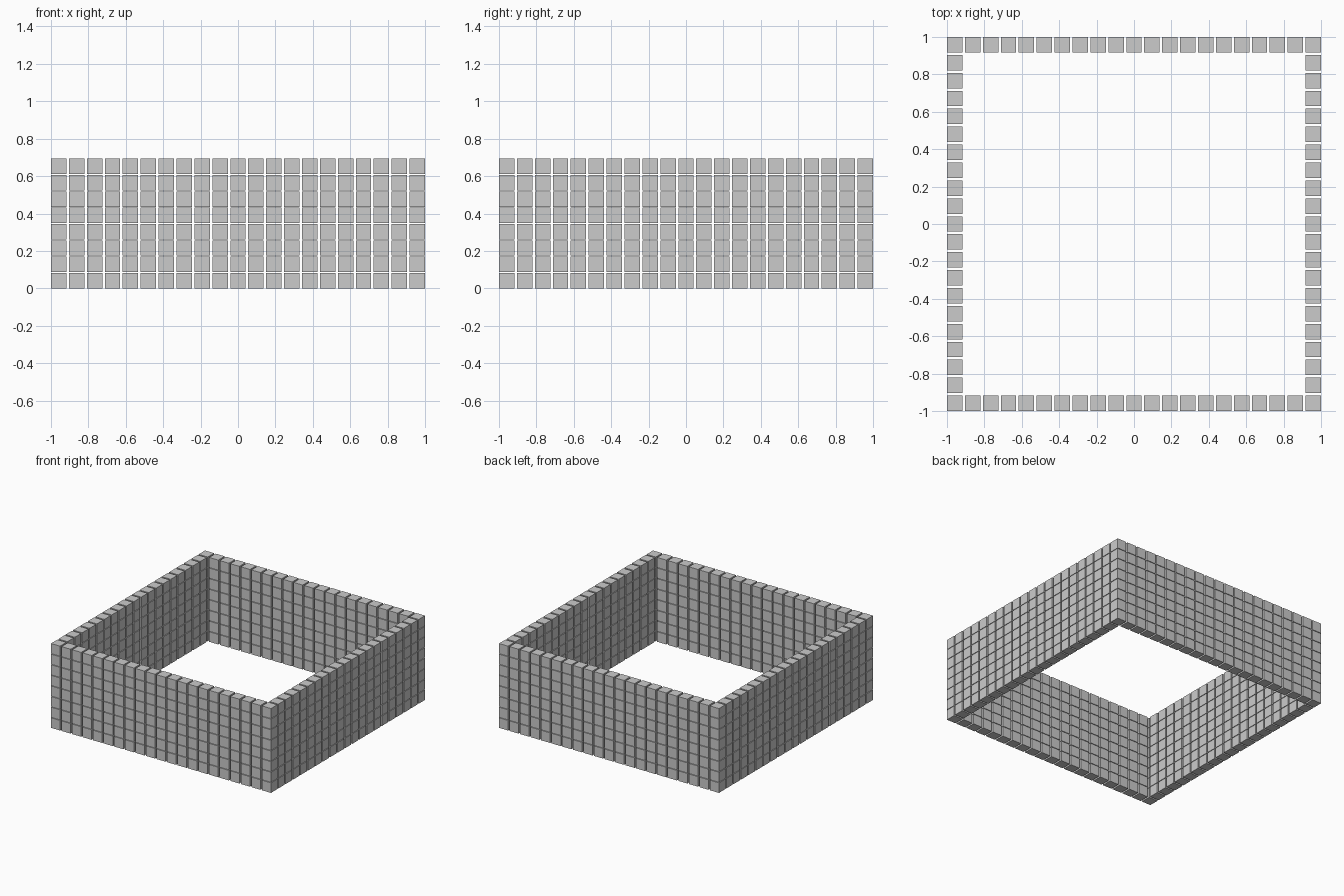
import bpy, bmesh
from mathutils import Matrix, Vector

if "Cube" in bpy.data.objects:
    bpy.data.objects.remove(bpy.data.objects["Cube"])

N, ROWS = 21, 8            # blocks per side, courses
S = 0.0825                 # block edge length
H = 0.693                  # wall height
PX = (2 - S) / (N - 1)     # spacing along the wall
PZ = (H - S) / (ROWS - 1)  # course spacing
E = 1 - S / 2              # wall centre line


def wall(name, cells):
    """One wall of separate cubes stacked in courses."""
    bm = bmesh.new()
    for x, y in cells:
        for r in range(ROWS):
            loc = Vector((x, y, S / 2 + r * PZ))
            bmesh.ops.create_cube(bm, size=S, matrix=Matrix.Translation(loc))
    mesh = bpy.data.meshes.new(name)
    bm.to_mesh(mesh)
    bm.free()
    obj = bpy.data.objects.new(name, mesh)
    bpy.context.collection.objects.link(obj)


steps = [-E + i * PX for i in range(N)]

# Front and back walls own the corner blocks
wall("front_wall", [(t, -E) for t in steps])
wall("back_wall", [(t, E) for t in steps])

# Side walls fill in between
wall("left_wall", [(-E, t) for t in steps[1:-1]])
wall("right_wall", [(E, t) for t in steps[1:-1]])
